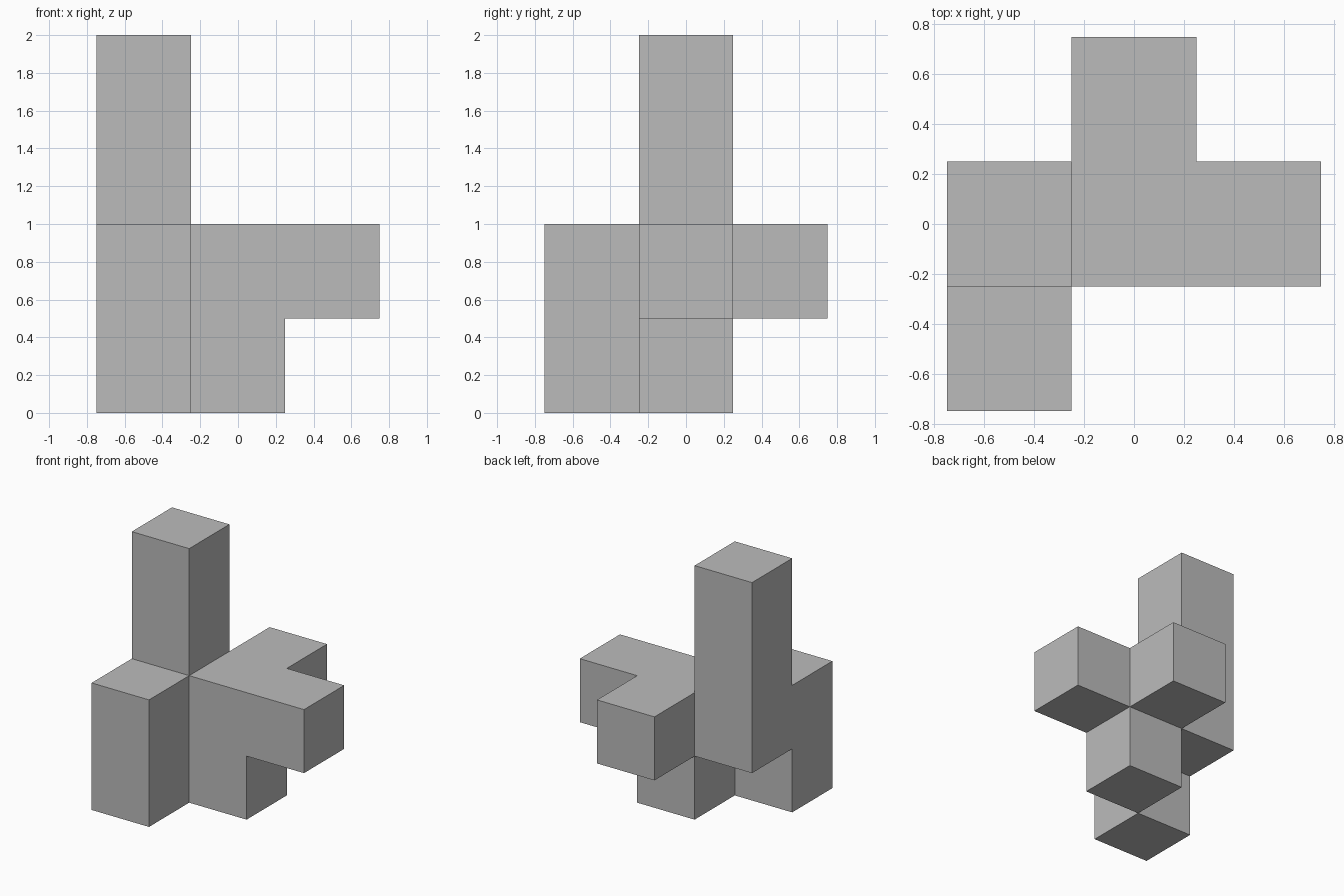
import bpy
import bmesh

# Remove the default cube
old = bpy.data.objects.get("Cube")
if old:
    bpy.data.objects.remove(old, do_unlink=True)

# Single plain colour
GREY = (0.5, 0.5, 0.5, 1.0)
mat = bpy.data.materials.new("plain_grey")
mat.use_nodes = True
mat.diffuse_color = GREY
mat.node_tree.nodes["Principled BSDF"].inputs["Base Color"].default_value = GREY

U = 0.5  # edge of one unit cube


def block(name, col, row, bottom, height):
    """Upright square block on a unit grid centred on the origin."""
    bm = bmesh.new()
    bmesh.ops.create_cube(bm, size=U)
    for v in bm.verts:
        v.co.z = U * height if v.co.z > 0 else 0.0
    mesh = bpy.data.meshes.new(name)
    bm.to_mesh(mesh)
    bm.free()
    mesh.materials.append(mat)
    obj = bpy.data.objects.new(name, mesh)
    obj.location = (col * U, row * U, bottom * U)
    bpy.context.collection.objects.link(obj)
    return obj


# Standing blocks
block("front_column", -1, -1, 0, 2)
block("centre_column", 0, 0, 0, 2)
# Raised tower and side arms
block("tall_tower", -1, 0, 1, 3)
block("left_arm", 1, 0, 1, 1)
block("back_arm", 0, 1, 1, 1)
